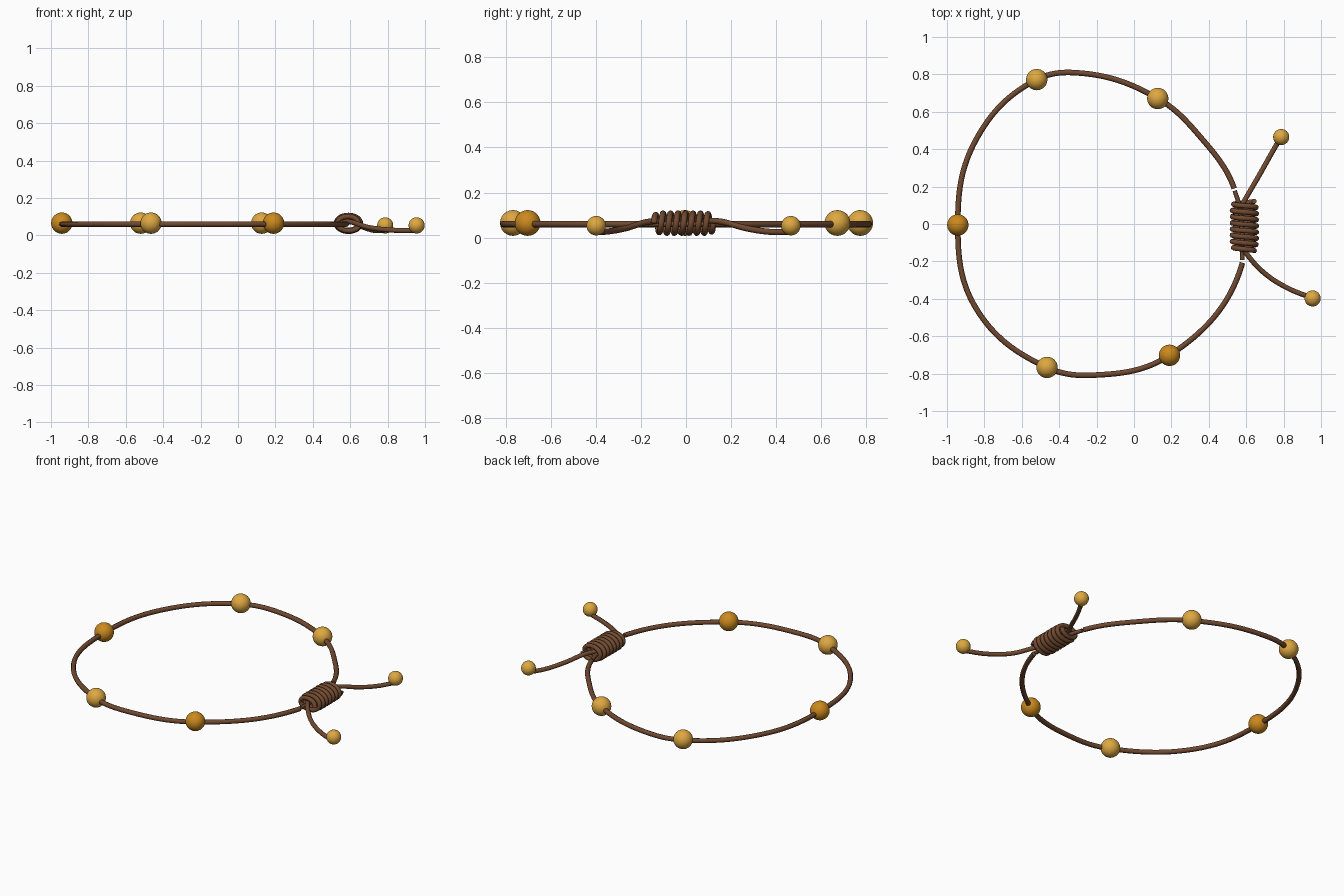
import bpy, math
from mathutils import Vector
from mathutils.geometry import interpolate_bezier

if "Cube" in bpy.data.objects:
    bpy.data.objects.remove(bpy.data.objects["Cube"])


def material(name, rgb):
    m = bpy.data.materials.new(name)
    m.diffuse_color = (*rgb, 1)
    m.use_nodes = True
    m.node_tree.nodes["Principled BSDF"].inputs["Base Color"].default_value = m.diffuse_color
    return m


BROWN = material("brown cord", (0.165, 0.068, 0.030))
LIGHT = material("light gold", (0.73, 0.39, 0.053))
DARK = material("dark gold", (0.60, 0.25, 0.013))


def smooth_path(points, closing=False, steps=14):
    """Bezier path through the points with automatic handles."""
    p = [Vector(q) for q in points]
    first, last = (p[-1], p[0]) if closing else (2 * p[0] - p[1], 2 * p[-1] - p[-2])
    q = [first] + p + [last]
    tan = [((q[i] - q[i - 1]).normalized() + (q[i + 1] - q[i]).normalized()).normalized()
           for i in range(1, len(q) - 1)]
    out = []
    for i in range(len(p) - 1):
        h = (p[i + 1] - p[i]).length * 0.37
        out += interpolate_bezier(p[i], p[i] + tan[i] * h, p[i + 1] - tan[i + 1] * h, p[i + 1], steps)[:-1]
    return out + [p[-1]]


def cord(name, path, radius):
    cu = bpy.data.curves.new(name, 'CURVE')
    cu.dimensions = '3D'
    cu.bevel_depth = radius
    cu.bevel_resolution = 2
    cu.use_fill_caps = True
    sp = cu.splines.new('POLY')
    sp.points.add(len(path) - 1)
    for pt, co in zip(sp.points, path):
        pt.co = (*co, 1)
    sp.use_smooth = True
    cu.materials.append(BROWN)
    bpy.context.collection.objects.link(bpy.data.objects.new(name, cu))


def bead(name, loc, radius, mat):
    bpy.ops.mesh.primitive_uv_sphere_add(segments=32, ring_count=18, radius=radius, location=loc)
    ob = bpy.context.object
    ob.name = name
    ob.data.materials.append(mat)
    bpy.ops.object.shade_smooth()


# Main beads, listed in order around the loop
Z = 0.06
BEADS = [(0.19, -0.702, DARK), (-0.465, -0.767, LIGHT), (-0.942, -0.005, DARK),
         (-0.52, 0.772, LIGHT), (0.127, 0.671, LIGHT)]
for i, (x, y, m) in enumerate(BEADS):
    bead(f"bead_{i + 1}", (x, y, 0.065), 0.057, m)

# Main loop running through the beads, with a few points between them
b = [(x, y) for x, y, m in BEADS]
loop = [(0.58, -0.207), b[0], (-0.215, -0.808), b[1], (-0.845, -0.45), b[2], (-0.845, 0.45),
        b[3], (-0.30, 0.808), b[4], (0.355, 0.465), (0.536, 0.19)]
cord("bracelet_loop", smooth_path([(x, y, Z) for x, y in loop], closing=True, steps=18), 0.0148)

# Short cord ends entering the knot
cord("knot_core", smooth_path([(0.538, 0.178, Z), (0.56, 0.11, Z), (0.575, 0, Z),
                               (0.58, -0.12, Z), (0.579, -0.192, Z)]), 0.012)

# Coiled sliding knot, slightly barrel shaped
TURNS, N = 8, 32
coil = []
for i in range(TURNS * N + 1):
    a, t = 2 * math.pi * i / N, i / (TURNS * N)
    r = 0.82 + 0.18 * min(1, 2.2 * math.sin(math.pi * t))
    coil.append((0.59 + 0.065 * r * math.cos(a), -0.143 + 0.265 * t, 0.064 + 0.043 * r * math.sin(a)))
cord("knot_coil", coil, 0.0138)

# Loose tails with small end beads
cord("back_tail", smooth_path([(0.565, 0.08, 0.075), (0.605, 0.15, 0.072), (0.672, 0.265, 0.042),
                               (0.731, 0.37, 0.026), (0.786, 0.465, 0.026)]), 0.0135)
cord("front_tail", smooth_path([(0.565, -0.10, 0.075), (0.61, -0.17, 0.07), (0.70, -0.265, 0.042),
                                (0.82, -0.342, 0.028), (0.955, -0.397, 0.025)]), 0.0135)
bead("back_tail_bead", (0.787, 0.465, 0.053), 0.043, LIGHT)
bead("front_tail_bead", (0.955, -0.398, 0.053), 0.043, LIGHT)
